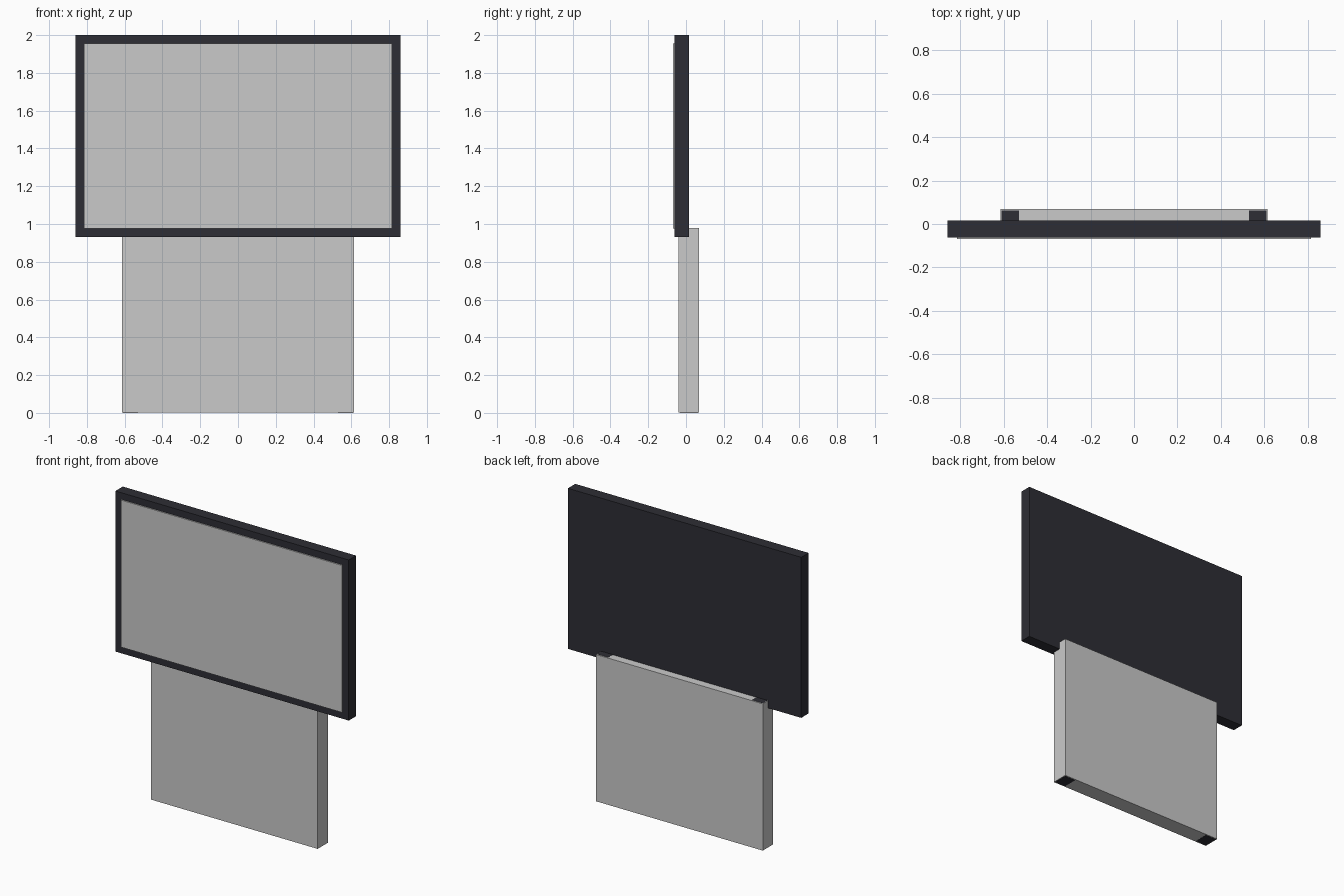
import bpy

cube = bpy.data.objects.get("Cube")
if cube:
    bpy.data.objects.remove(cube, do_unlink=True)


def material(name, color):
    mat = bpy.data.materials.new(name)
    mat.use_nodes = True
    mat.diffuse_color = (*color, 1)
    mat.node_tree.nodes["Principled BSDF"].inputs["Base Color"].default_value = (*color, 1)
    return mat


def box(name, x, y, z, mat):
    """Box from (min, max) ranges along each axis."""
    ranges = (x, y, z)
    bpy.ops.mesh.primitive_cube_add(size=1, location=[(a + b) / 2 for a, b in ranges])
    obj = bpy.context.object
    obj.name = name
    obj.scale = [b - a for a, b in ranges]
    bpy.ops.object.transform_apply(location=False, rotation=False, scale=True)
    obj.data.materials.append(mat)
    return obj


dark = material("dark charcoal", (0.027, 0.027, 0.035))
grey = material("light grey", (0.59, 0.59, 0.59))

# Upper sign: dark cabinet with a raised front panel
box("sign_cabinet", (-0.86, 0.86), (-0.062, 0.015), (0.93, 2), dark)
box("sign_panel", (-0.815, 0.815), (-0.07, -0.05), (0.975, 1.955), grey)

# Base cladding around two support posts, whose ends show above and below
box("base_cladding", (-0.615, 0.615), (-0.04, 0.07), (0.001, 0.979), grey)
for side, centre in (("left", 0.57), ("right", -0.57)):
    box(side + "_post", (centre - 0.04, centre + 0.04), (-0.033, 0.063), (0, 0.98), dark)
